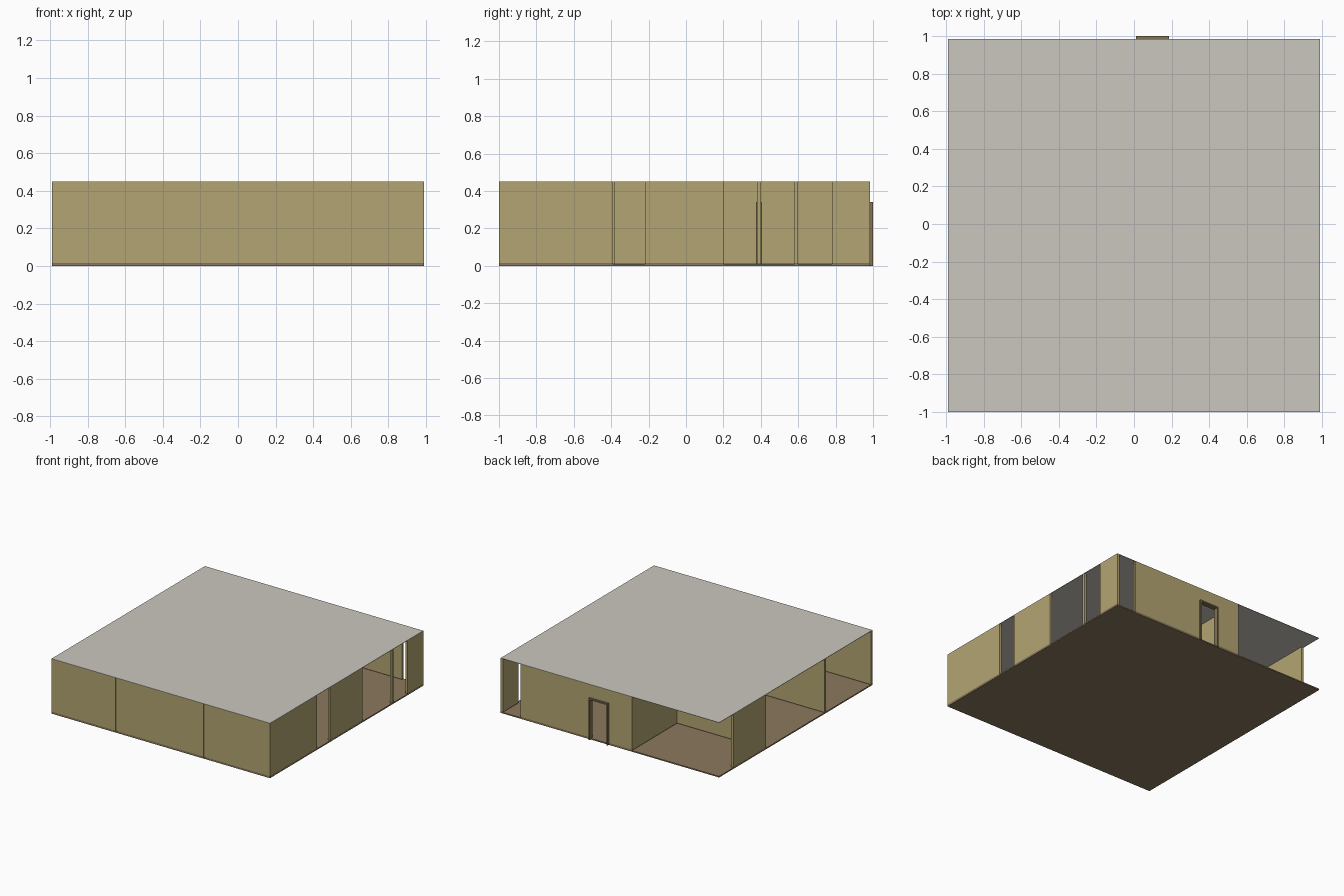
import bpy

cube = bpy.data.objects.get("Cube")
if cube:
    bpy.data.objects.remove(cube)


def material(name, rgb):
    m = bpy.data.materials.new(name)
    m.use_nodes = True
    m.diffuse_color = (*rgb, 1)
    m.node_tree.nodes["Principled BSDF"].inputs["Base Color"].default_value = (*rgb, 1)
    return m


WALL = material("tan_wall", (0.45, 0.375, 0.17))
ROOF = material("pale_roof", (0.60, 0.57, 0.52))
FLOOR = material("brown_floor", (0.26, 0.19, 0.11))
TRIM = material("brown_trim", (0.22, 0.17, 0.085))


def box(name, lo, hi, mat):
    """Axis-aligned box between two corners."""
    x, y, z = zip(lo, hi)
    verts = [(a, b, c) for a in x for b in y for c in z]
    faces = [(0, 1, 3, 2), (4, 6, 7, 5), (0, 4, 5, 1),
             (2, 3, 7, 6), (0, 2, 6, 4), (1, 5, 7, 3)]
    mesh = bpy.data.meshes.new(name)
    mesh.from_pydata(verts, [], faces)
    mesh.materials.append(mat)
    ob = bpy.data.objects.new(name, mesh)
    bpy.context.collection.objects.link(ob)
    return ob


SLAB, SKIRT, CEIL, TOP = 0.01, 0.016, 0.447, 0.45
X, FRONT, BACK, T = 0.99, -1.0, 0.985, 0.02
DOOR = 0.33


def wall(name, axis, pos, start, end, bottom=SKIRT):
    """Wall panel along an axis, with a skirting strip when it reaches the floor."""
    def put(label, z0, z1, grow, mat):
        a, b = (start, end), (pos - grow, pos + T + grow)
        xs, ys = (a, b) if axis == "x" else (b, a)
        box(label, (xs[0], ys[0], z0), (xs[1], ys[1], z1), mat)
    put(name, bottom, CEIL, 0, WALL)
    if bottom == SKIRT:
        put(name + "_skirting", SLAB, SKIRT, 0, TRIM)


def door_frame(name, x0, x1, y0, y1):
    """Two jambs and a head around an open doorway."""
    j = 0.012
    for side, x in (("left", x1 - j), ("right", x0)):
        box(f"{name}_{side}_jamb", (x, y0, 0), (x + j, y1, DOOR + j), TRIM)
    box(name + "_head", (x0 + j, y0, DOOR), (x1 - j, y1, DOOR + j), TRIM)


# Floor slab and flat roof
box("floor_slab", (-X, FRONT, 0), (X, BACK, SLAB), FLOOR)
box("roof", (-X, FRONT, CEIL), (X, BACK, TOP), ROOF)

# Front wall panels, separated by the ends of the inner walls
for i, (a, b) in enumerate([(-X, -0.41), (-0.388, 0.388), (0.41, X - T)]):
    wall(f"front_wall_{i}", "x", FRONT, a, b)

# Left side wall panels with open bays and a slim post
for i, (a, b) in enumerate([(FRONT, -0.39), (-0.22, 0.20), (0.78, BACK)]):
    wall(f"left_wall_{i}", "y", X - T, a, b)
wall("left_post", "y", X - T, 0.58, 0.60)

# Right side wall panel
wall("right_wall", "y", -X, 0.38, 0.80)

# Back wall with doorway
for i, (a, b) in enumerate([(-0.20, 0.01), (0.185, 0.81)]):
    wall(f"back_wall_{i}", "x", BACK - T, a, b)
wall("back_door_lintel", "x", BACK - T, 0.01, 0.185, DOOR + 0.012)
door_frame("back_door", 0.01, 0.185, BACK - T - 0.005, 1.0)

# Inner walls running front to back
wall("inner_wall_front_right", "y", -0.409, FRONT + 0.003, -0.40)
wall("inner_wall_front_left", "y", 0.389, FRONT + 0.003, -0.40)
wall("inner_wall_middle", "y", -0.409, -0.38, 0.38)
wall("inner_wall_back", "y", -0.20, 0.40, BACK - T)

# Inner walls running side to side
wall("inner_wall_cross_front", "x", -0.40, -X, 0.409)
for i, (a, b) in enumerate([(-X + T, 0.01), (0.185, 0.40)]):
    wall(f"inner_wall_cross_back_{i}", "x", 0.38, a, b)
wall("inner_door_lintel", "x", 0.38, 0.01, 0.185, DOOR + 0.012)
door_frame("inner_door", 0.01, 0.185, 0.374, 0.406)
